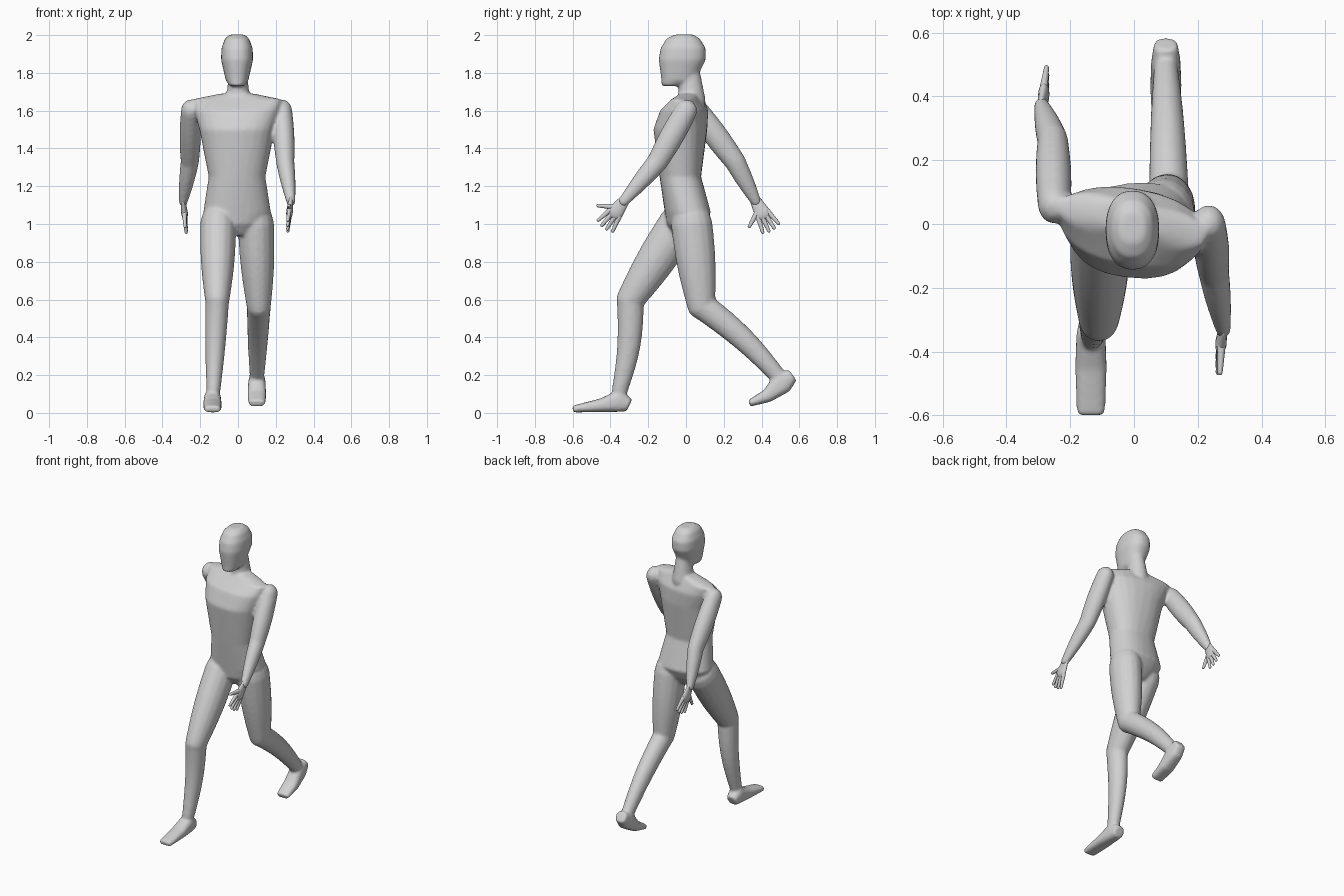
import bpy, bmesh, math
from mathutils import Vector, Matrix

if "Cube" in bpy.data.objects:
    bpy.data.objects.remove(bpy.data.objects["Cube"], do_unlink=True)

# One plain grey for the whole figure
grey = bpy.data.materials.new("plain_grey")
grey.use_nodes = True
grey.diffuse_color = (0.64, 0.64, 0.64, 1)
grey.node_tree.nodes["Principled BSDF"].inputs["Base Color"].default_value = grey.diffuse_color


def bridge_rings(mesh_builder, rings):
    """Bridge a list of equal rings of points and close both ends."""
    loops = [[mesh_builder.verts.new(point) for point in ring] for ring in rings]
    faces = [mesh_builder.faces.new(loops[0]), mesh_builder.faces.new(loops[-1])]
    count = len(loops[0])
    for low, high in zip(loops, loops[1:]):
        for i in range(count):
            j = (i + 1) % count
            faces.append(mesh_builder.faces.new((low[i], low[j], high[j], high[i])))
    bmesh.ops.recalc_face_normals(mesh_builder, faces=faces)


def oval(centre, side, depth, power=1, sides=16):
    """Superellipse ring on two half axes: a power below one is boxier."""
    ring = []
    for i in range(sides):
        angle = math.tau * i / sides
        c, s = math.cos(angle), math.sin(angle)
        ring.append(centre + side * math.copysign(abs(c) ** power, c)
                    + depth * math.copysign(abs(s) ** power, s))
    return ring


def add_stack(mesh_builder, sections, twist):
    """Level sections (z, y, half width, half depth), turned by a rule of height."""
    rings = []
    for z, y, width, depth in sections:
        turn = Matrix.Rotation(twist(z), 3, "Z")
        rings.append(oval(Vector((-.005, y, z)), turn @ Vector((width, 0, 0)),
                          turn @ Vector((0, depth, 0)), .87, 24))
    bridge_rings(mesh_builder, rings)


def cross_axes(along):
    """Sideways and fore-and-aft directions square to a limb."""
    side = Vector((1, 0, 0))
    side = (side - along * side.dot(along)).normalized()
    return side, along.cross(side)


def add_bone(mesh_builder, start, end, start_radius, end_radius, bulge=0, bow=0, flatness=.87):
    """Tapered limb segment with round ends, a muscle bulge and a backward bow."""
    start, end = Vector(start), Vector(end)
    along = (end - start).normalized()
    side, depth = cross_axes(along)
    rings = []

    def ring(centre, radius):
        rings.append(oval(centre, side * radius * flatness, depth * radius))

    caps = [math.radians(angle) for angle in (80, 50, 25)]
    for angle in caps:
        ring(start - along * start_radius * math.sin(angle), start_radius * math.cos(angle))
    steps = 8
    for i in range(steps + 1):
        t = i / steps
        swell = math.sin(math.pi * t)
        radius = start_radius + (end_radius - start_radius) * t + bulge * swell
        ring(start.lerp(end, t) - depth * bow * swell, radius)
    for angle in reversed(caps):
        ring(end + along * end_radius * math.sin(angle), end_radius * math.cos(angle))
    bridge_rings(mesh_builder, rings)


def add_foot(mesh_builder, x, spine):
    """Foot lofted from heel to toe along its spine of (y, z) points."""
    centres = [Vector((x, y, z)) for y, z in spine]
    widths = (.037, .046, .05, .045)
    heights = (.035, .06, .036, .018)
    rings = []
    for i, centre in enumerate(centres):
        along = centres[min(i + 1, 3)] - centres[max(i - 1, 0)]
        side, depth = cross_axes(along.normalized())
        rings.append(oval(centre, side * widths[i], depth * heights[i], .75))
    bridge_rings(mesh_builder, rings)


def finish(name, mesh_builder):
    mesh = bpy.data.meshes.new(name)
    mesh_builder.to_mesh(mesh)
    mesh_builder.free()
    mesh.materials.append(grey)
    mesh.polygons.foreach_set("use_smooth", [True] * len(mesh.polygons))
    obj = bpy.data.objects.new(name, mesh)
    bpy.context.collection.objects.link(obj)
    return obj


def make_hand(name, wrist, aim):
    """Flat palm, four fanned fingers and a thumb, all set out from the wrist."""
    hand = bmesh.new()
    wrist, aim = Vector(wrist), Vector(aim).normalized()
    across = Vector((0, aim.z, -aim.y))
    add_bone(hand, wrist, wrist + aim * .07, .03, .042, flatness=.42)
    for i in range(4):
        place = i - 1.5
        knuckle = wrist + aim * .08 + across * place * .02
        tip = wrist + aim * (.172 - .005 * place ** 2) + across * place * .032
        add_bone(hand, knuckle, tip, .014, .009)
    add_bone(hand, wrist + aim * .04, wrist + aim * .1 + across * .095, .017, .009)
    finish(name, hand)


body = bmesh.new()

# Torso: hips turned one way and shoulders the other
add_stack(body, [
    (.94, 0, .06, .06),
    (1, 0, .14, .1),
    (1.06, .01, .18, .12),
    (1.25, -.03, .15, .11),
    (1.5, -.03, .2, .14),
    (1.6, -.01, .23, .12),
    (1.66, .01, .24, .07),
    (1.69, .02, .09, .05)], lambda z: .15 - .55 * (z - 1))

# Neck and head, with a flat face and jaw
add_bone(body, (0, .03, 1.65), (0, .02, 1.8), .075, .055)
add_stack(body, [
    (1.73, -.08, .04, .05),
    (1.76, -.04, .06, .09),
    (1.87, -.02, .085, .125),
    (1.93, -.015, .083, .12),
    (1.98, -.015, .065, .09),
    (2.003, -.01, .04, .05)], lambda z: 0)

# Arms: the left swings forward, the right swings back
wrists = {"left": (.28, -.33, 1.12), "right": (-.29, .37, 1.12)}
for side_name, shoulder, elbow in (
        ("left", (.235, 0, 1.6), (.25, -.15, 1.33)),
        ("right", (-.25, .06, 1.6), (-.255, .26, 1.33))):
    add_bone(body, shoulder, elbow, .06, .056, bulge=.007)
    add_bone(body, elbow, wrists[side_name], .056, .028, bulge=.004)

# Legs: the right steps forward, the left trails with a bent knee
for hip, knee, ankle in (
        ((-.105, -.035, 1), (-.11, -.295, .6), (-.13, -.35, .12)),
        ((.095, .03, 1), (.11, .08, .57), (.1, .5, .18))):
    add_bone(body, hip, knee, .11, .075, bulge=.01)
    add_bone(body, knee, ankle, .073, .043, bulge=.004, bow=.02)
add_foot(body, -.135, ((-.3, .04), (-.35, .065), (-.45, .04), (-.6, .02)))
add_foot(body, .1, ((.565, .2), (.51, .16), (.43, .09), (.335, .05)))

# Blend the parts into one continuous skin
figure = finish("body", body)
remesh = figure.modifiers.new("blend_skin", "REMESH")
remesh.mode = "VOXEL"
remesh.voxel_size = .009
remesh.use_smooth_shade = True
relax = figure.modifiers.new("relax_skin", "SMOOTH")
relax.factor = .5
relax.iterations = 7

# Hands hang on from the forearms
make_hand("left_hand", wrists["left"], (-.01, -.06, -.08))
make_hand("right_hand", wrists["right"], (.01, .05, -.09))
